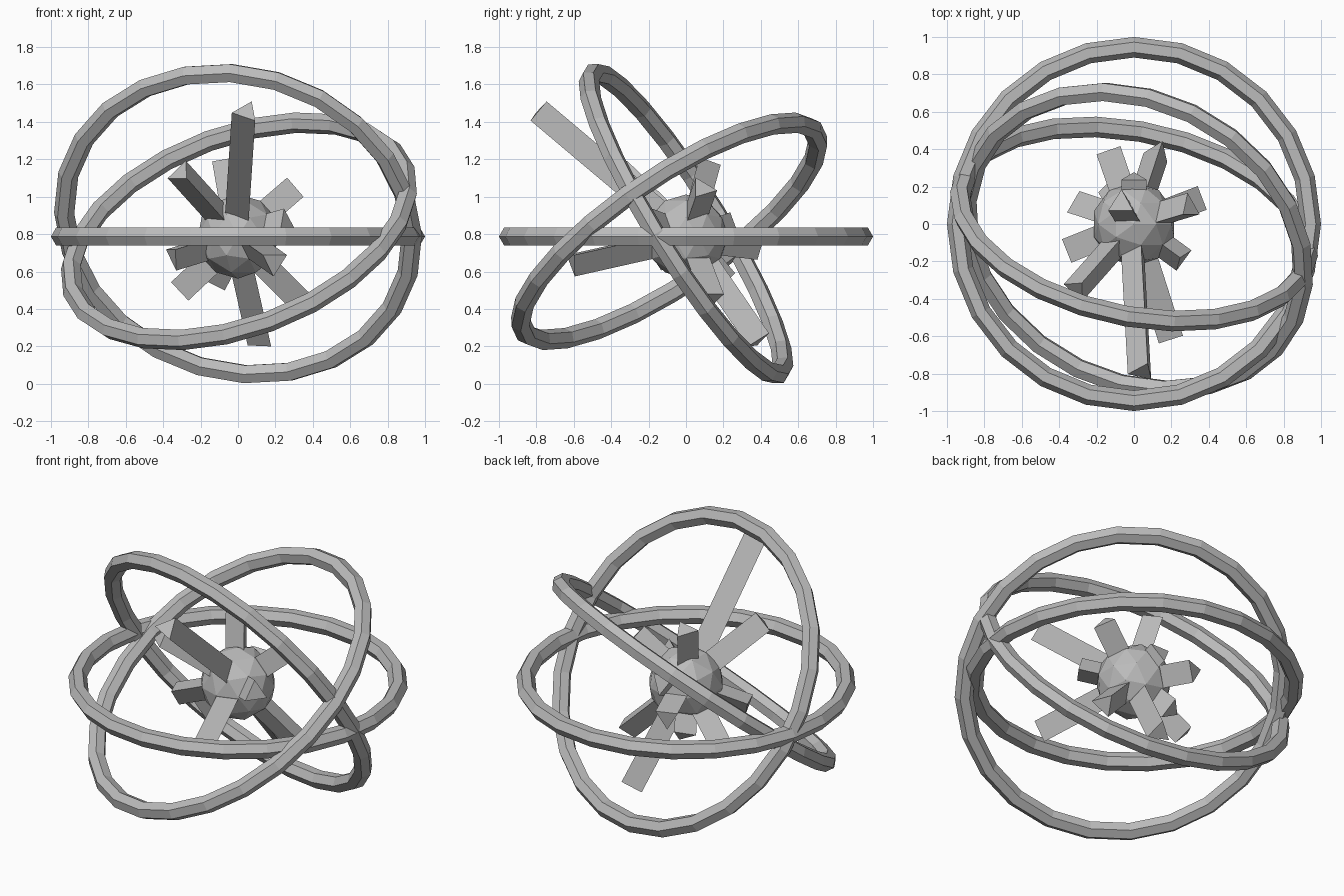
import bpy
from math import radians
from mathutils import Vector, Matrix

cube = bpy.data.objects.get("Cube")
if cube:
    bpy.data.objects.remove(cube, do_unlink=True)

# Single matte grey
grey = bpy.data.materials.new("plain_grey")
grey.use_nodes = True
colour = (0.5, 0.5, 0.5, 1)
grey.diffuse_color = colour
grey.node_tree.nodes["Principled BSDF"].inputs["Base Color"].default_value = colour

CENTRE = Vector((0, 0, 0.787))


def finish(name):
    obj = bpy.context.object
    obj.name = name
    obj.data.materials.append(grey)
    return obj


def frame(axis, hint):
    """Rotation whose z is axis and whose x leans toward hint."""
    n = Vector(axis).normalized()
    h = Vector(hint)
    u = (h - n * h.dot(n)).normalized()
    return Matrix((u, n.cross(u), n)).transposed().to_4x4()


def ring(name, centre, normal, hint, phase=0):
    """Low-poly hoop with a hexagonal section, facing along normal."""
    bpy.ops.mesh.primitive_torus_add(major_segments=24, minor_segments=6,
                                     major_radius=0.945, minor_radius=0.055)
    obj = finish(name)
    obj.data.transform(Matrix.Rotation(radians(phase), 4, 'Z'))
    obj.matrix_world = Matrix.Translation(centre) @ frame(normal, hint)


def spike(name, tip, ridge):
    """Triangular bar from the middle of the core to tip, one edge toward ridge."""
    d = Vector(tip) - CENTRE
    bpy.ops.mesh.primitive_cylinder_add(vertices=3, radius=0.078, depth=d.length)
    obj = finish(name)
    # The cylinder's first corner lies on +y: bring it to +x
    obj.data.transform(Matrix.Rotation(radians(-90), 4, 'Z'))
    obj.matrix_world = Matrix.Translation(CENTRE + d / 2) @ frame(d, ridge)


# Faceted core
bpy.ops.mesh.primitive_ico_sphere_add(subdivisions=2, radius=0.225, location=CENTRE)
finish("core")

# Orbiting hoops
UP, DOWN, BACK = (0, 0, 1), (0, 0, -1), (0, 1, 0)
ring("level_ring", CENTRE, UP, (1, 0, 0))
ring("steep_ring", (0, 0, 0.856), (0.18, 0.85, 0.53), UP, 4)
ring("slanted_ring", (0.005, -0.09, 0.815), (-0.30, -0.54, 0.79), UP, 4)

# Bars sticking out of the core: middle of the end, direction of the ridge
spikes = {
    "long_front_spike": ((0.044, -0.793, 1.455), (0.3, 0.5, 0.55)),
    "low_back_spike": ((0.127, 0.385, 0.225), (0.3, 0.7, 0.6)),
    "low_left_spike": ((0.34, 0.13, 0.45), DOWN),
    "front_spike": ((0.195, -0.61, 0.65), DOWN),
    "top_spike": ((-0.07, 0.11, 1.19), BACK),
    "back_spike": ((-0.135, 0.39, 0.74), DOWN),
    "high_right_spike": ((-0.31, -0.35, 1.13), UP),
    "right_spike": ((-0.35, -0.14, 0.68), DOWN),
    "low_right_spike": ((-0.305, 0.1, 0.5), BACK),
    "high_left_spike": ((0.3, 0.09, 1.045), BACK),
    "left_spike": ((0.26, -0.19, 0.86), UP),
    "short_back_spike": ((0.0, 0.25, 0.88), DOWN),
    "short_low_spike": ((-0.12, 0.2, 0.55), BACK),
}
for label, (tip, ridge) in spikes.items():
    spike(label, tip, ridge)
